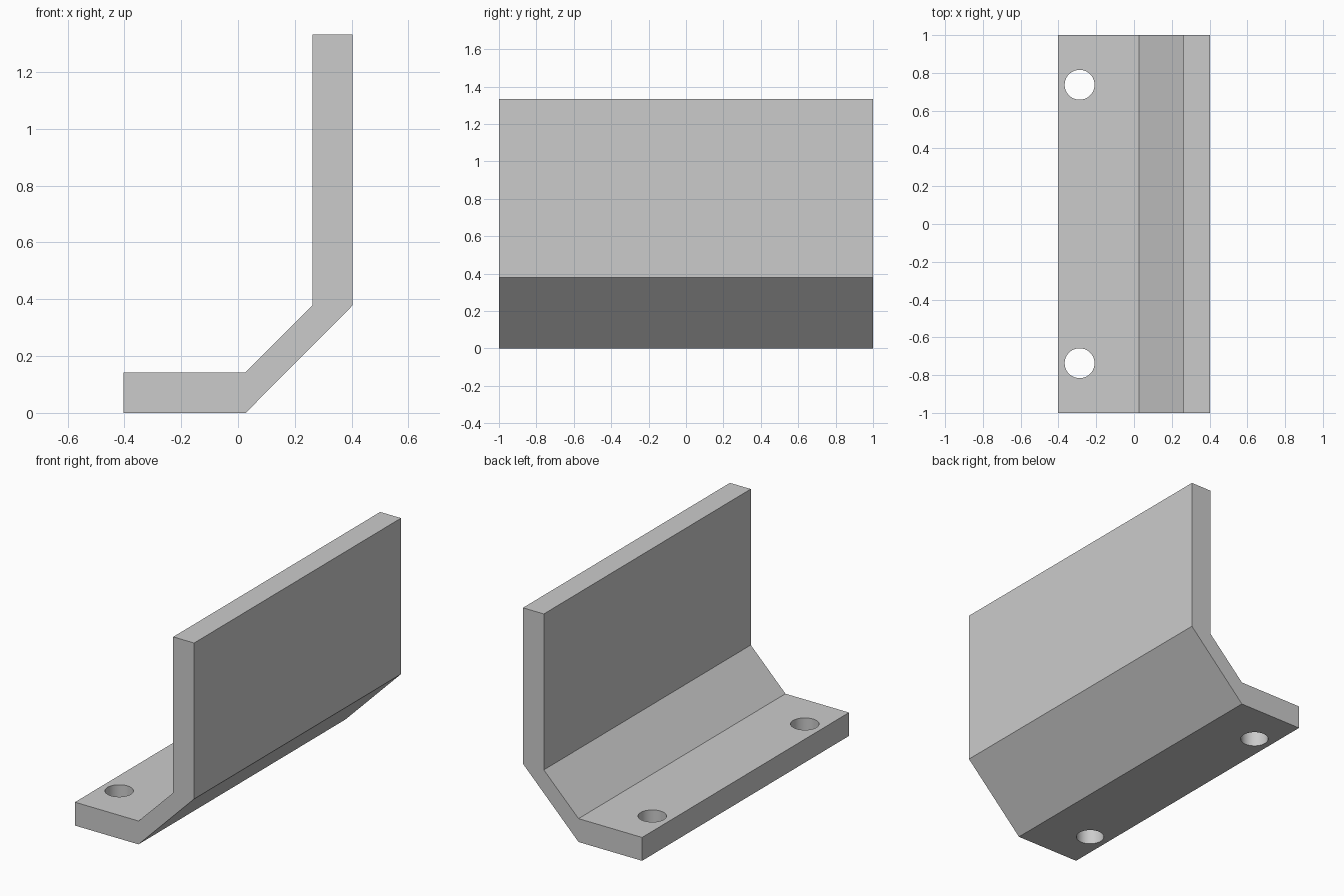
import bpy, bmesh, math

if "Cube" in bpy.data.objects:
    bpy.data.objects.remove(bpy.data.objects["Cube"])

# Bent plate: side profile (x, z) extruded along y
profile = [(-0.403, 0), (0.027, 0), (0.403, 0.378), (0.403, 1.332),
           (0.262, 1.332), (0.262, 0.378), (0.027, 0.143), (-0.403, 0.143)]
bm = bmesh.new()
face = bm.faces.new([bm.verts.new((x, -1, z)) for x, z in profile])
ext = bmesh.ops.extrude_face_region(bm, geom=[face])
verts = [g for g in ext["geom"] if isinstance(g, bmesh.types.BMVert)]
bmesh.ops.translate(bm, verts=verts, vec=(0, 2, 0))
bmesh.ops.recalc_face_normals(bm, faces=bm.faces)
mesh = bpy.data.meshes.new("angled_bracket")
bm.to_mesh(mesh)
bm.free()
bracket = bpy.data.objects.new("angled_bracket", mesh)
bpy.context.collection.objects.link(bracket)

# Screw holes through the foot
for i, y in enumerate((-0.737, 0.737)):
    bpy.ops.mesh.primitive_cylinder_add(vertices=64, radius=0.079, depth=0.5,
                                        location=(-0.288, y, 0.07))
    cutter = bpy.context.object
    cutter.name = f"screw_hole_cutter_{i + 1}"
    cutter.hide_render = True
    mod = bracket.modifiers.new("screw_hole", 'BOOLEAN')
    mod.operation = 'DIFFERENCE'
    mod.solver = 'EXACT'
    mod.object = cutter
    bpy.ops.object.select_all(action='DESELECT')
    bracket.select_set(True)
    bpy.context.view_layer.objects.active = bracket
    bpy.ops.object.modifier_apply(modifier=mod.name)
    bpy.data.objects.remove(cutter)

bpy.ops.object.shade_smooth_by_angle(angle=math.radians(30))
